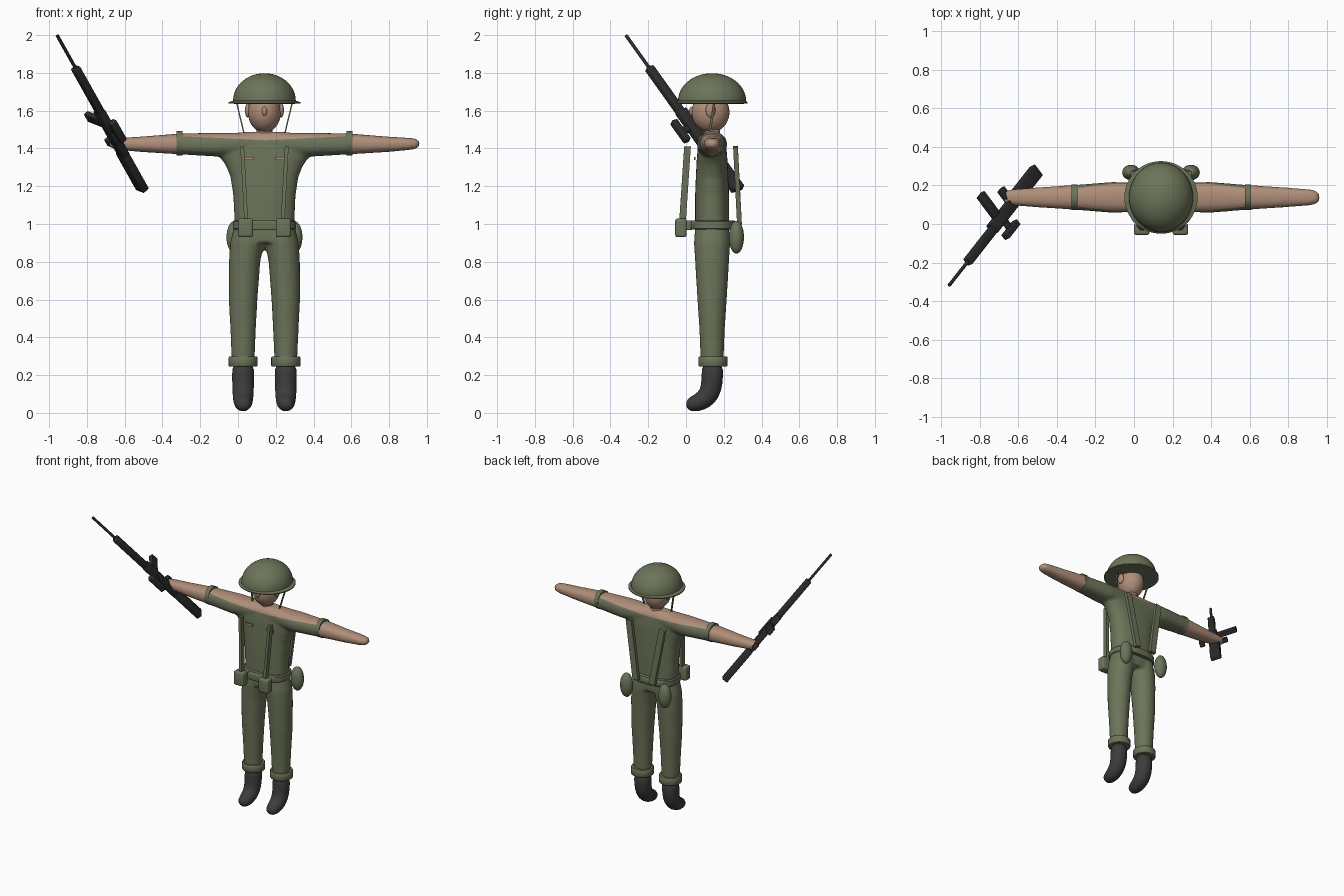
import bpy, bmesh, math
from mathutils import Vector, Matrix

if "Cube" in bpy.data.objects:
    bpy.data.objects.remove(bpy.data.objects["Cube"])

CX, CY = 0.14, 0.138          # body centre line
X, Y, Z = Vector((1, 0, 0)), Vector((0, 1, 0)), Vector((0, 0, 1))
parts = []


def material(name, color):
    m = bpy.data.materials.new(name)
    m.use_nodes = True
    m.diffuse_color = (*color, 1)
    m.node_tree.nodes["Principled BSDF"].inputs["Base Color"].default_value = (*color, 1)
    return m


GREEN = material("olive_cloth", (0.15, 0.175, 0.10))
SKIN = material("skin", (0.43, 0.27, 0.19))
BOOT = material("boot_black", (0.045, 0.045, 0.047))
GUN = material("gun_metal", (0.026, 0.026, 0.027))


def finish(name, bm, mat, subdiv=0):
    bmesh.ops.recalc_face_normals(bm, faces=bm.faces)
    mesh = bpy.data.meshes.new(name)
    bm.to_mesh(mesh)
    bm.free()
    mesh.materials.append(mat)
    ob = bpy.data.objects.new(name, mesh)
    bpy.context.collection.objects.link(ob)
    if subdiv:
        mod = ob.modifiers.new("round", "SUBSURF")
        mod.levels = mod.render_levels = subdiv
    parts.append(ob)
    return ob


def loft(bm, rings, side=X, n=32, power=2.0):
    """Skin superellipse rings (centre, half width, half depth) along a path."""
    loops = []
    pts = [Vector(r[0]) for r in rings]
    for i, (_, a, b) in enumerate(rings):
        t = (pts[min(i + 1, len(pts) - 1)] - pts[max(i - 1, 0)]).normalized()
        v = t.cross(side).normalized()
        loop = []
        for k in range(n):
            c, s = math.cos(math.tau * k / n), math.sin(math.tau * k / n)
            c = math.copysign(abs(c) ** (2 / power), c)
            s = math.copysign(abs(s) ** (2 / power), s)
            loop.append(bm.verts.new(pts[i] + side * a * c + v * b * s))
        loops.append(loop)
    for p, q in zip(loops, loops[1:]):
        for k in range(n):
            bm.faces.new((p[k], p[(k + 1) % n], q[(k + 1) % n], q[k]))
    bm.faces.new(loops[0][::-1])
    bm.faces.new(loops[-1])


def tube(name, rings, mat, subdiv=0, **kw):
    bm = bmesh.new()
    loft(bm, rings, **kw)
    return finish(name, bm, mat, subdiv)


def ellipsoid(name, loc, radii, mat):
    bm = bmesh.new()
    bmesh.ops.create_uvsphere(bm, u_segments=32, v_segments=20, radius=1,
                              matrix=Matrix.Translation(loc) @ Matrix.Diagonal((*radii, 1)))
    return finish(name, bm, mat)


def box(name, loc, size, mat, axes=(X, Y, Z), bevel=0.0):
    bm = bmesh.new()
    rot = Matrix(axes).transposed().to_4x4()
    bmesh.ops.create_cube(bm, size=1, matrix=Matrix.Translation(loc) @ rot @ Matrix.Diagonal((*size, 1)))
    if bevel:
        bmesh.ops.bevel(bm, geom=bm.edges[:], offset=bevel, segments=3, profile=0.5, affect="EDGES")
    return finish(name, bm, mat)


def bar(name, a, b, width, depth, mat):
    """Straight rectangular strap from a to b."""
    a, b = Vector(a), Vector(b)
    d = (b - a).normalized()
    u = Y.cross(d).normalized()
    return box(name, (a + b) / 2, (width, depth, (b - a).length), mat, (u, d.cross(u), d))


# Body: torso, legs and arms fused into one smooth skin
bm = bmesh.new()
torso = [(0.90, .15, .09), (1.0, .158, .09), (1.15, .165, .09), (1.25, .18, .086), (1.31, .205, .083),
         (1.36, .24, .08), (1.41, .28, .075), (1.45, .28, .066), (1.475, .22, .05), (1.487, .1, .035)]
loft(bm, [((CX, CY, z), a, b) for z, a, b in torso], power=2.4)
leg = [(0.26, .113, .06, .06), (0.45, .113, .068, .068), (0.6, .113, .076, .078), (0.8, .105, .083, .09),
       (0.9, .092, .09, .096), (0.99, .08, .08, .09)]
arm = [(0, .07, .05, 1.432), (.25, .08, .063, 1.42), (.45, .064, .055, 1.424), (.65, .051, .041, 1.422),
       (.77, .042, .032, 1.424), (.805, .035, .026, 1.425), (.822, .015, .012, 1.425)]
for s in (-1, 1):
    loft(bm, [((CX + s * dx, CY, z), a, b) for z, dx, a, b in leg])
    loft(bm, [((CX + s * dx, CY, z), a, b) for dx, a, b, z in arm], side=Y, power=2.4)
body = finish("body", bm, GREEN)
mod = body.modifiers.new("fuse", "REMESH")
mod.mode, mod.voxel_size = "VOXEL", 0.011
mod = body.modifiers.new("relax", "SMOOTH")
mod.factor, mod.iterations = 0.5, 6
bpy.context.view_layer.update()
fused = bpy.data.meshes.new_from_object(body.evaluated_get(bpy.context.evaluated_depsgraph_get()))
body.modifiers.clear()
body.data = fused
fused.materials.clear()
for m in (GREEN, SKIN):
    fused.materials.append(m)

# Cut the neckline and sleeve ends, then colour bare skin by position
NECK, SLOPE, SLEEVE = 1.443, 0.05, 0.45
bm = bmesh.new()
bm.from_mesh(fused)
for s in (-1, 1):
    for co, no in (((CX, 0, NECK), (-SLOPE * s, 0, 1)), ((CX + s * SLEEVE, 0, 0), (1, 0, 0))):
        bmesh.ops.bisect_plane(bm, geom=bm.verts[:] + bm.edges[:] + bm.faces[:], plane_co=co, plane_no=no)
for f in bm.faces:
    c = f.calc_center_median()
    d = abs(c.x - CX)
    f.material_index = int(d > SLEEVE or c.z > NECK + SLOPE * d)
    f.smooth = True
bm.to_mesh(fused)
bm.free()

# Head
ellipsoid("head", (CX, 0.13, 1.592), (0.087, 0.1, 0.108), SKIN)
ellipsoid("nose", (CX, 0.03, 1.597), (0.014, 0.014, 0.024), SKIN)
tube("neck", [((CX, CY, 1.46), .042, .042), ((CX, CY, 1.53), .042, .042)], SKIN)

# Helmet: flat brim and domed crown
crown = [((CX, CY, 1.636), .15, .16), ((CX, CY, 1.638), .19, .188), ((CX, CY, 1.645), .19, .188)]
for i in range(14):
    t = math.radians(i * 6.8)
    crown.append(((CX, CY, 1.653 + 0.145 * math.sin(t)), .166 * math.cos(t), .18 * math.cos(t)))
tube("helmet", crown, GREEN, n=48)

for s, side in ((-1, "right_"), (1, "left_")):
    def at(dx, y, z):
        return (CX + s * dx, y, z)

    ellipsoid(side + "ear", at(.089, .13, 1.602), (.014, .026, .038), SKIN)
    bar(side + "chin_strap", at(.148, .15, 1.645), at(.108, .125, 1.48), .007, .012, GREEN)

    # Cuffs and boots
    tube(side + "sleeve_cuff", [(at(d, CY, 1.428), .066, .065) for d in (.434, .465)], GREEN, side=Y)
    tube(side + "trouser_cuff", [(at(.113, .143, z), r, r) for z, r in
                                 ((.245, .073), (.25, .077), (.293, .077), (.299, .073))], GREEN)
    tube(side + "boot", [(at(.113, y, z), a, b) for y, z, a, b in
                         ((.14, .265, .059, .058), (.14, .2, .06, .058), (.135, .13, .058, .058),
                          (.113, .085, .056, .056), (.075, .058, .052, .05), (.035, .046, .045, .042),
                          (.01, .044, .034, .03), (.001, .044, .012, .01))], BOOT, subdiv=1, n=16)

    # Webbing
    box(side + "ammo_pouch", at(.1, -.027, .98), (.08, .06, .1), GREEN, bevel=.012)
    box(side + "pocket_flap", at(.085, .047, 1.346), (.058, .009, .016), SKIN)
    ellipsoid(side + "canteen", at(.155, .267, .93), (.046, .04, .087), GREEN)
    bar(side + "front_strap", at(.118, .008, 1.41), at(.097, -.018, 1.02), .02, .035, GREEN)
    bar(side + "back_strap", at(.135, .262, 1.41), at(.065, .283, 1.0), .045, .025, GREEN)

# Belt and buckle
tube("belt", [((CX, .14, z), a, a * .72) for z, a in ((.97, .16), (.977, .167), (1.012, .167), (1.019, .16))],
     GREEN, n=48, power=2.4)
box("belt_buckle", (CX, .018, .993), (.13, .034, .05), GREEN, bevel=.006)

# Rifle, laid out along its barrel axis
muzzle = Vector((-.957, -.317, 1.998))
along = Vector((.46, .585, -.82)).normalized()
down = Vector((-.58, .78, .23))
down = (down - along * down.dot(along)).normalized()
across = down.cross(along)
frame = (across, down, along)


def gun(name, start, end, drop, width, height, bevel=0.004):
    """Block between two distances from the muzzle, dropped below the axis."""
    box(name, muzzle + along * (start + end) / 2 + down * drop, (width, height, end - start), GUN, frame, bevel)


tube("rifle_barrel", [(muzzle + along * t, .009, .009) for t in (0, .3)], GUN, side=across, n=12)
gun("rifle_handguard", .23, .56, 0, .04, .046, .008)
gun("rifle_receiver", .54, .86, .005, .042, .06)
gun("rifle_stock", .84, 1.105, .012, .042, .074, .007)
gun("rifle_magazine", .605, .66, .1, .03, .15)
gun("rifle_grip", .765, .81, .065, .03, .08)
gun("rifle_scope", .59, .73, -.078, .038, .036, .006)
gun("rifle_scope_mount", .64, .68, -.045, .02, .05)

# Smooth shading with sharp edges kept
bpy.ops.object.select_all(action="DESELECT")
for ob in parts:
    ob.select_set(True)
bpy.context.view_layer.objects.active = body
bpy.ops.object.shade_smooth_by_angle(angle=math.radians(40))
